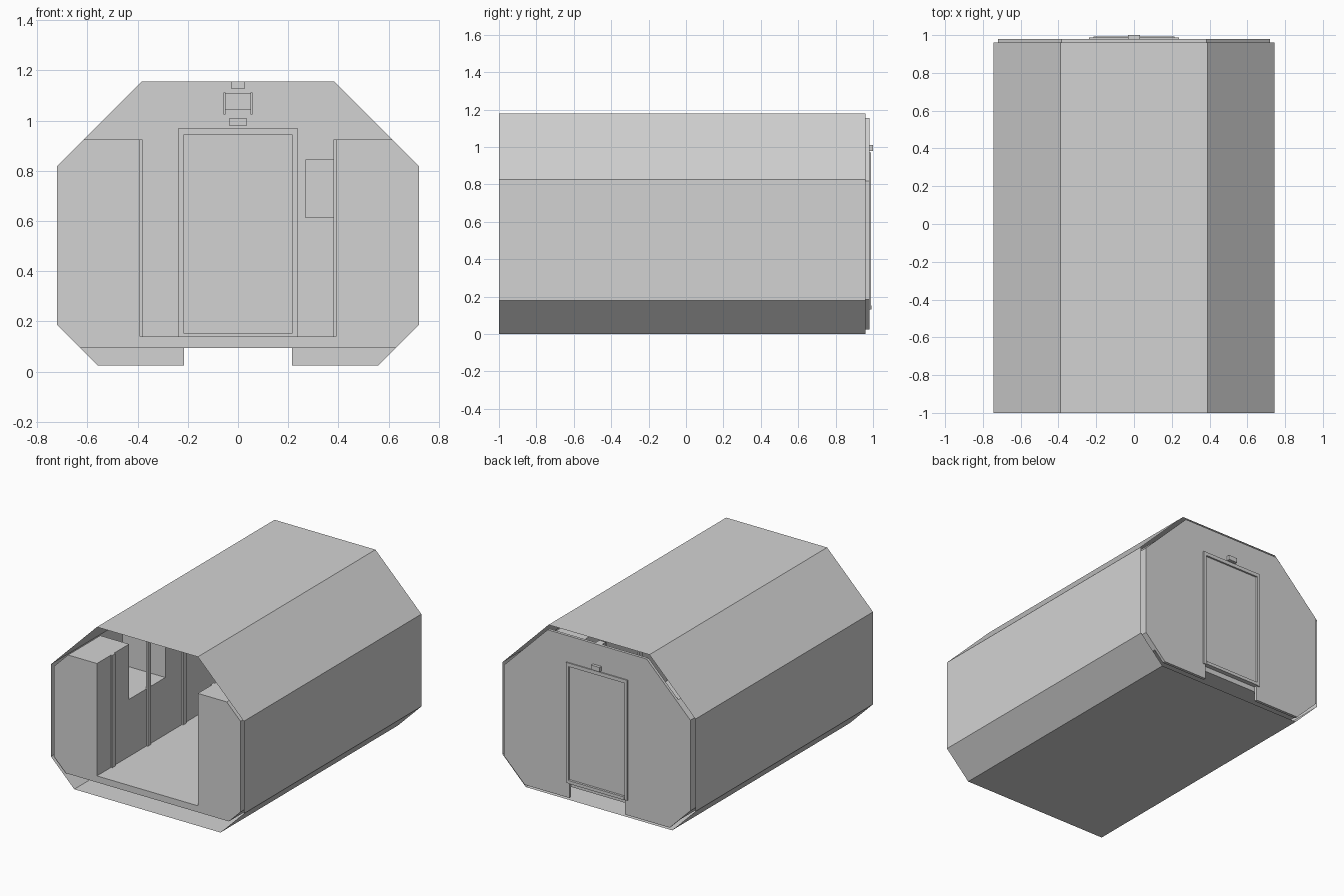
import bpy
import bmesh

cube = bpy.data.objects.get("Cube")
if cube:
    bpy.data.objects.remove(cube, do_unlink=True)

grey = bpy.data.materials.new("light_grey")
grey.use_nodes = True
COLOUR = (0.65, 0.65, 0.65, 1)
grey.diffuse_color = COLOUR
grey.node_tree.nodes["Principled BSDF"].inputs["Base Color"].default_value = COLOUR

FRONT, BACK = -1.0, 0.96


def prism(name, profile, y0, y1, capped=True):
    """Extrude an (x, z) outline along y, optionally leaving the ends open."""
    bm = bmesh.new()
    a = [bm.verts.new((x, y0, z)) for x, z in profile]
    b = [bm.verts.new((x, y1, z)) for x, z in profile]
    n = len(profile)
    for i in range(n):
        j = (i + 1) % n
        bm.faces.new((a[i], a[j], b[j], b[i]))
    if capped:
        bm.faces.new(a)
        bm.faces.new(b[::-1])
    bmesh.ops.recalc_face_normals(bm, faces=bm.faces)
    mesh = bpy.data.meshes.new(name)
    bm.to_mesh(mesh)
    bm.free()
    mesh.materials.append(grey)
    obj = bpy.data.objects.new(name, mesh)
    bpy.context.collection.objects.link(obj)
    return obj


def box(name, x0, x1, y0, y1, z0, z1):
    return prism(name, [(x0, z0), (x1, z0), (x1, z1), (x0, z1)], y0, y1)


def mirrored(half):
    """Close a right-hand outline (bottom to top) with its mirror image."""
    return half + [(-x, z) for x, z in reversed(half)]


# Outer hull: a thin open tube with eight sides
hull = [(0.565, 0), (0.745, 0.18), (0.745, 0.825), (0.39, 1.18)]
prism("outer_hull", mirrored(hull), FRONT, BACK, capped=False)

# Rear bulkhead with a doorway cut up from its bottom edge
wall = [(0.215, 0.945), (0.215, 0.025), (0.56, 0.025), (0.72, 0.185),
        (0.72, 0.818), (0.383, 1.155)]
prism("rear_bulkhead", mirrored(wall), BACK, 0.98)

# Floor slab, trimmed to the hull slope
prism("floor", mirrored([(0.63, 0.095), (0.675, 0.14)]), FRONT, BACK)

# Side cabinets
tall = [(0.39, 0.14), (0.675, 0.14), (0.72, 0.185), (0.72, 0.818),
        (0.613, 0.925), (0.39, 0.925)]
counter = tall[:3] + [(0.72, 0.539), (0.39, 0.539)]
flip = [(-x, z) for x, z in tall]
prism("left_cabinet", tall, FRONT, BACK)
NOTCH0, NOTCH1 = -0.645, -0.245
prism("right_front_cabinet", flip, FRONT, NOTCH0)
prism("right_counter", [(-x, z) for x, z in counter], NOTCH0, NOTCH1)
prism("right_rear_cabinet", flip, NOTCH1, BACK)

# Upright trim strips along both cabinet rows
for side, label in ((1, "left"), (-1, "right")):
    for i in range(5):
        y = -0.828 + 0.392 * i
        x0, x1 = sorted((side * 0.38, side * 0.392))
        box(f"{label}_trim_{i + 1}", x0, x1, y - 0.017, y + 0.017, 0.14, 0.925)

# Door and its frame
box("door", -0.215, 0.215, 0.964, 0.976, 0.15, 0.945)
for side, label in ((1, "left"), (-1, "right")):
    x0, x1 = sorted((side * 0.215, side * 0.237))
    box(f"{label}_door_jamb", x0, x1, 0.95, 0.988, 0.13, 0.97)
box("door_lintel", -0.215, 0.215, 0.95, 0.988, 0.945, 0.97)
box("door_sill", -0.215, 0.215, 0.95, 0.992, 0.13, 0.152)

# Lamps above the door, outside and inside
box("outer_lamp", -0.033, 0.033, 0.98, 1.0, 0.978, 1.01)
box("inner_lamp", -0.033, 0.033, 0.94, BACK, 0.978, 1.01)

# Fixture on the inside of the bulkhead, with a bracket on each side
box("fixture_mount", -0.025, 0.025, 0.92, BACK, 1.125, 1.155)
box("fixture_body", -0.05, 0.05, 0.9, BACK, 1.045, 1.11)
for side, label in ((1, "left"), (-1, "right")):
    x0, x1 = sorted((side * 0.049, side * 0.058))
    box(f"{label}_fixture_bracket", x0, x1, 0.89, BACK, 1.025, 1.112)

# Control box beside the door
box("control_box", 0.268, 0.39, 0.9, BACK, 0.612, 0.845)
